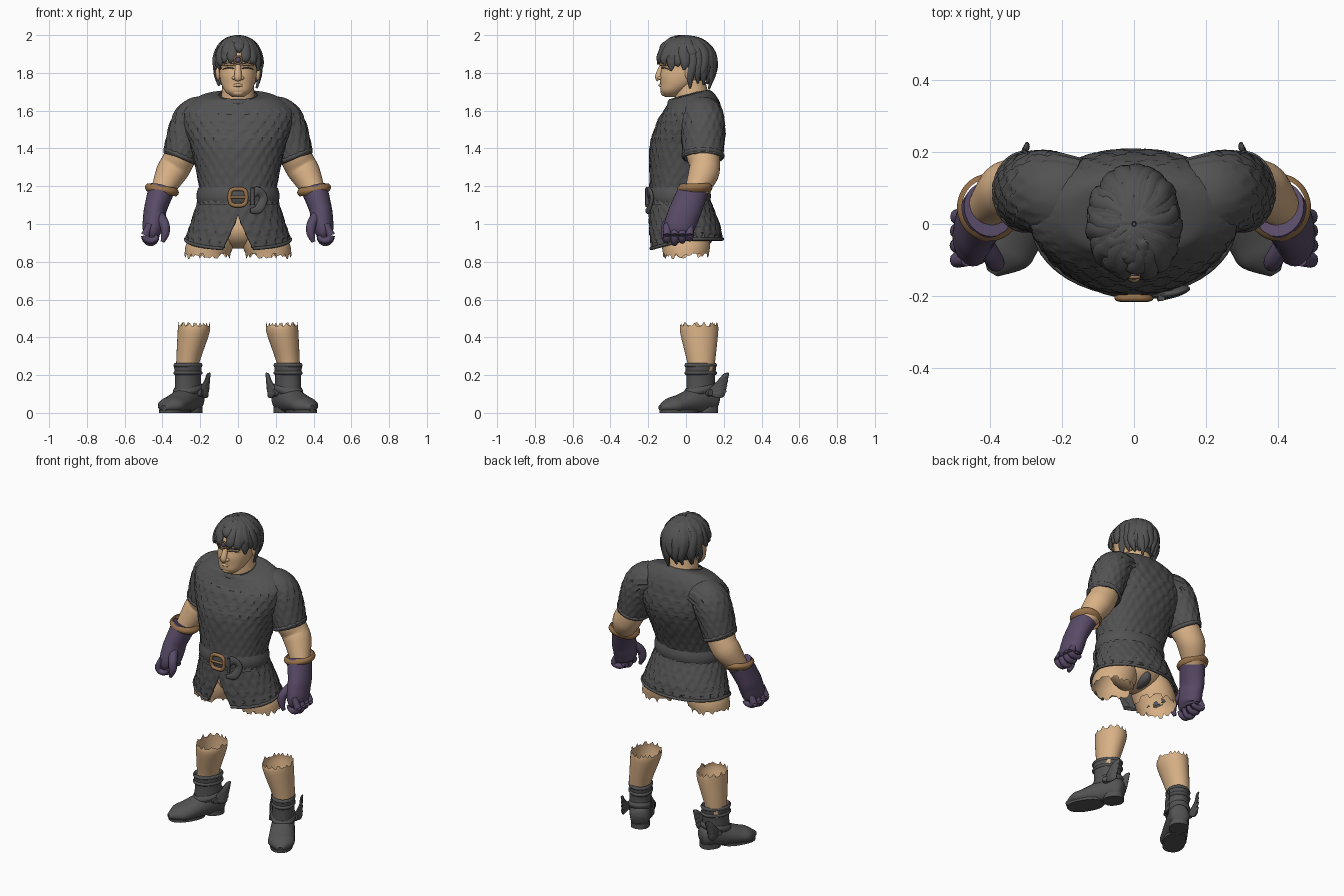
import bpy, bmesh, math, random
from math import sin, cos, pi
from mathutils import Vector, Matrix

random.seed(4)
if "Cube" in bpy.data.objects:
    bpy.data.objects.remove(bpy.data.objects["Cube"])
X, Y, Z = Vector((1, 0, 0)), Vector((0, 1, 0)), Vector((0, 0, 1))


def material(name, *rgb):
    mat = bpy.data.materials.new(name)
    mat.use_nodes = True
    mat.diffuse_color = (*rgb, 1)
    mat.node_tree.nodes["Principled BSDF"].inputs["Base Color"].default_value = (*rgb, 1)
    return mat


GREY = material("dark grey", .085, .085, .085)
SKIN = material("skin", .69, .44, .24)
PURPLE = material("purple leather", .1, .07, .137)
BROWN = material("brown leather", .32, .17, .07)


def clamp(value, low=0, high=1):
    return min(max(value, low), high)


def signed_power(value, power):
    return math.copysign(abs(value) ** power, value)


def smooth_path(points, steps):
    """Catmull-Rom resampling; a station without a second radius is round."""
    points = [Vector((*p, p[-1]) if len(p) == 4 else p) for p in points]
    out = []
    for i in range(len(points) - 1):
        a, b, c, d = (points[clamp(i + k, 0, len(points) - 1)] for k in (-1, 0, 1, 2))
        for k in range(steps):
            t = k / steps
            out.append(b + t / 2 * ((c - a) + t * ((2 * a - 5 * b + 4 * c - d) + t * (3 * (b - c) + d - a))))
    return out + [points[-1]]


def loft(bm, stations, seg=20, sub=4, ref=Y, axis=None, power=1, gap=None, shape=None, caps=True):
    """Skin elliptical rings given as (x, y, z, radius, other radius)."""
    path = smooth_path(stations, sub)
    centres = [Vector(s[:3]) for s in path]
    last = len(path) - 1
    rings = []
    for i, (centre, station) in enumerate(zip(centres, path)):
        tangent = axis or (centres[min(i + 1, last)] - centres[max(i - 1, 0)]).normalized()
        side = tangent.cross(ref).normalized()
        other = tangent.cross(side)
        opening = gap(centre.z) if gap else 0
        ring = []
        for j in range(seg + 1):
            a = pi / 2 + opening + 2 * (pi - opening) * j / seg
            offset = (side * signed_power(cos(a), power) * station[3]
                      + other * signed_power(sin(a), power) * station[4])
            co = centre + offset
            if shape:
                co = shape(co, offset.normalized(), i / last, a, j % seg)
            ring.append(bm.verts.new(co))
        rings.append(ring)
    for lower, upper in zip(rings, rings[1:]):
        for j in range(seg):
            bm.faces.new((lower[j], lower[j + 1], upper[j + 1], upper[j]))
    if caps:
        bm.faces.new(rings[0][:seg][::-1])
        bm.faces.new(rings[-1][:seg])


def finish(name, bm, mat, mirror=False, matrix=None, thick=0):
    bmesh.ops.remove_doubles(bm, verts=bm.verts, dist=.0002)
    if matrix:
        bm.transform(matrix)
    mesh = bpy.data.meshes.new(name)
    bm.to_mesh(mesh)
    bm.free()
    mesh.materials.append(mat)
    obj = bpy.data.objects.new(name, mesh)
    bpy.context.collection.objects.link(obj)
    bpy.ops.object.select_all(action="DESELECT")
    obj.select_set(True)
    bpy.context.view_layer.objects.active = obj
    bpy.ops.object.shade_smooth_by_angle(angle=math.radians(50))
    if thick:
        obj.modifiers.new("thickness", "SOLIDIFY").thickness = thick
    if mirror:
        obj.modifiers.new("mirror", "MIRROR")


def part(name, mat, *stations, mirror=False, matrix=None, thick=0, **options):
    bm = bmesh.new()
    loft(bm, stations, **options)
    finish(name, bm, mat, mirror, matrix, thick)


def band(name, mat, centre, ra, rb, height, bulge=.01, direction=Z, **options):
    """A ring with a rounded section, such as a hem, strap or collar."""
    rows = [(*(Vector(centre) + direction * height * (k / 6 - .5)), ra + bulge * sin(pi * k / 6),
             rb + bulge * sin(pi * k / 6)) for k in range(7)]
    part(name, mat, *rows, axis=direction, seg=48, sub=1, caps=False, **options)


def hoop(name, mat, y, z, radius, thick, power):
    """An upright rounded frame facing forwards."""
    angles = [2 * pi * k / 32 for k in range(33)]
    part(name, mat, *[(radius * signed_power(cos(a), power), y, z + radius * signed_power(sin(a), power), thick)
                      for a in angles], seg=10, sub=1, caps=False)


def blob(name, mat, centre, radii, mirror=False, keep=None):
    bm = bmesh.new()
    bmesh.ops.create_uvsphere(bm, u_segments=32, v_segments=20, radius=1)
    bm.transform(Matrix.Translation(centre) @ Matrix.Diagonal((*radii, 1)))
    if keep:
        bmesh.ops.delete(bm, geom=[v for v in bm.verts if not keep(v.co)], context="VERTS")
    finish(name, bm, mat, mirror)


def scales(count, height=.046, depth=.012):
    """Overlapping rounded scales, thick at their lower edges, fading at the shoulders."""
    def shape(co, out, f, a, j):
        best = 0
        for k in (0, 1):
            row = math.floor(co.z / height) - k
            across = (a * count / (2 * pi) + row % 2 / 2) % 1
            along = co.z / height - row - .7 * (2 * across - 1) ** 2
            if along >= 0:
                best = max(best, 1 - along / 2)
        return co + out * depth * (best - .5) * clamp((1.67 - co.z) / .08)
    return shape


def ragged(amount):
    jitter = [random.uniform(-amount, amount) for _ in range(200)]
    return lambda co, out, f, a, j: co + Z * jitter[j] if f == 1 else co


# Mail shirt body, with a collar that rises towards the nape
body_scales = scales(26)


def tilted(co, out, f, a, j):
    return co + Z * .27 * (co.y - .01) * clamp((co.z - 1.56) / .1)


def shirt_shape(co, *where):
    return tilted(body_scales(co, *where), *where)


part("mail_shirt", GREY, (0, -.04, 1.1, .21, .16), (0, -.04, 1.18, .2, .15), (0, 0, 1.4, .245, .19),
     (0, .02, 1.5, .28, .185), (0, .03, 1.6, .285, .155), (0, .02, 1.67, .2, .115), (0, .01, 1.684, .1, .09),
     seg=140, sub=14, axis=Z, power=.9, shape=shirt_shape, caps=False)
band("collar", GREY, (0, .006, 1.67), .1, .095, .035, shape=tilted)


# Mail skirt, split at the front with a dipping hem
def dip(co, f):
    return co - Z * .27 * (1 - f) * max(0, -co.y)


def skirt_shape(co, out, f, a, j):
    return dip(body_scales(co, out, f, a, j), f)


part("mail_skirt", GREY, (0, 0, .925, .275, .19), (0, -.01, 1, .25, .185), (0, -.035, 1.14, .205, .155),
     seg=140, sub=14, axis=Z, shape=skirt_shape, caps=False, thick=.012,
     gap=lambda z: math.asin(clamp(2 * (1.06 - z))) if z < 1.06 else 0)
hem_angles = [.29 + 2 * (pi - .29) * k / 40 for k in range(41)]
part("skirt_hem", GREY, *[(*dip(Vector((.278 * sin(a), -.193 * cos(a), .92)), 0), .009) for a in hem_angles],
     seg=8, sub=1, ref=Z)

# Belt, square buckle and tucked strap
band("belt", GREY, (0, -.038, 1.148), .21, .16, .09)
hoop("buckle", BROWN, -.205, 1.142, .044, .011, .6)
part("buckle_prong", BROWN, (-.04, -.21, 1.142, .007), (.04, -.21, 1.142, .007), seg=8)
part("belt_strap", GREY, (.05, -.2, 1.14, .03, .008), (.1, -.195, 1.175, .024, .01), (.135, -.18, 1.14, .022, .01),
     (.11, -.195, 1.08, .024, .01), (.065, -.21, 1.07, .012, .006), seg=14)
part("belt_loop", GREY, (.077, -.205, 1.19, .01), (.077, -.205, 1.1, .01), seg=10)

# Sleeves and arms
part("mail_sleeves", GREY, (.15, .08, 1.59, .08, .1), (.215, .085, 1.57, .104, .11), (.26, .09, 1.5, .104, .112),
     (.306, .09, 1.35, .09, .104), mirror=True, seg=80, sub=12, shape=scales(15), caps=False, thick=.01)
band("sleeve_hems", GREY, (.303, .09, 1.36), .09, .104, .026, mirror=True, direction=Vector((-.4, 0, .92)))
part("arms", SKIN, (.27, .09, 1.45, .07, .08), (.3, .09, 1.37, .082, .088), (.33, .1, 1.31, .084, .08),
     (.36, .09, 1.26, .08), (.41, .045, 1.16, .055), mirror=True, seg=28)


# Gauntlets with rolled cuffs and curled fingers
def cuff_shape(co, out, f, a, j):
    return co + Z * (.16 * (co.x - .4) + .2 * max(0, co.y - .08))


band("glove_cuffs", BROWN, (.403, .046, 1.18), .076, .08, .045, .014, mirror=True, shape=cuff_shape)
part("glove_sleeves", PURPLE, (.406, .04, 1.18, .07, .08), (.437, 0, 1.08, .06, .084), (.443, -.02, 1.03, .06, .084),
     (.45, -.04, .97, .055, .08), (.45, -.04, .94, .035, .065), mirror=True, seg=28)
bm = bmesh.new()
for finger in range(4):
    y, rise = .04 * finger - .1, .012 * abs(finger - 1)
    curl = [pi * k / 5 for k in range(6)]
    loft(bm, [(.46 + .032 * cos(a), y, .94 + rise * sin(a) - .04 * sin(a), .022 - .002 * k)
              for k, a in enumerate(curl)], seg=12)
    loft(bm, [(.465, y, 1, .018), (.492, y, .94, .022)], seg=12)
loft(bm, [(.42, -.05, 1.05, .028), (.39, -.1, 1, .026), (.385, -.11, .95, .022), (.4, -.11, .905, .01)], seg=12)
finish("glove_fingers", bm, PURPLE, True)

# Hips and torn thighs
blob("hips", SKIN, (0, .01, .975), (.17, .125, .105))
part("thighs", SKIN, (.115, 0, .99, .1, .108), (.13, 0, .945, .12), (.15, 0, .885, .127), (.163, 0, .835, .12),
     mirror=True, seg=56, axis=-Z, shape=ragged(.022), caps=False)
blob("loincloth", GREY, (0, .05, .92), (.045, .09, .05))

# Torn shins
part("shins", SKIN, (.27, .08, .2, .056, .066), (.265, .08, .27, .062, .074), (.236, .07, .42, .084, .1),
     (.233, .07, .465, .084, .1), mirror=True, seg=48, axis=Z, shape=ragged(.02), caps=False)


# Winged boots, modelled facing forwards then turned out
def grounded(co, *where):
    return Vector((co.x, co.y, max(co.z, .004)))


def strap_shape(co, *where):
    return co + Z * co.y / 5


boot = {"mirror": True, "matrix": Matrix.Translation((.265, .078, 0)) @ Matrix.Rotation(math.radians(31), 4, "Z")}
part("boot_shafts", GREY, (0, 0, .05, .058, .07), (0, 0, .12, .064, .08), (0, 0, .19, .064, .08),
     (0, 0, .26, .068, .088), (0, 0, .25, .056, .072), seg=36, axis=Z, **boot)
for name, z in (("boot_folds", .212), ("boot_rims", .252)):
    band(name, GREY, (0, 0, z), .062, .082, .024, **boot)
band("ankle_straps", GREY, (0, 0, .125), .064, .084, .04, shape=strap_shape, **boot)
part("boot_feet", GREY, (0, .096, .05, .025, .035), (0, .08, .055, .052, .055), (0, .02, .075, .064, .078),
     (0, -.13, .045, .076, .052), (0, -.19, .036, .072, .042), (0, -.25, .026, .018, .014),
     seg=28, ref=Z, shape=grounded, **boot)
bm = bmesh.new()
for y, width, length, height in ((-.135, .066, .11, .016), (.036, .055, .06, .03)):
    loft(bm, [(0, y, z, width, length) for z in (0, height)], seg=32, sub=1, axis=Z, power=.85)
finish("boot_soles", bm, GREY, **boot)
bm = bmesh.new()
for side, flare in ((-1, .07), (1, .105)):
    root = Vector((side * .062, .012, .108))
    for feather in range(4):
        tip = Vector((side * flare, .11 - .005 * feather, .21 - .032 * feather))
        middle = root.lerp(tip, .55) - Z * .01 + X * side * .008
        loft(bm, [(*root, .012, .01), (*middle, .025, .01), (*root.lerp(tip, .85), .018, .008), (*tip, .004)],
             seg=10, ref=X)
    loft(bm, [(*root, .022), (*(root + X * side * .02), .016)], seg=14, sub=1, ref=Z)
finish("boot_wings", bm, GREY, **boot)

# Head and neck
part("neck", SKIN, (0, .04, 1.58, .1, .09), (0, .03, 1.67, .09), (0, .02, 1.76, .08), seg=28)
part("head", SKIN, (0, -.08, 1.672, .03), (0, -.07, 1.7, .066, .064), (0, -.04, 1.74, .088, .096),
     (0, -.016, 1.785, .098, .122), (0, 0, 1.83, .1, .13), (0, 0, 1.9, .103, .13), (0, 0, 1.97, .04, .05),
     seg=40, axis=Z, power=.93)
part("nose", SKIN, (0, -.12, 1.85, .013), (0, -.143, 1.784, .02), (0, -.138, 1.766, .018), seg=16)
blob("nostrils", SKIN, (.02, -.136, 1.773), (.012, .014, .01), True)
blob("ears", SKIN, (.106, .02, 1.8), (.014, .026, .042), True)
blob("chin", SKIN, (0, -.112, 1.696), (.034, .022, .02))


def feature(name, mat, y, z, thick):
    """A tapering strip that curves back around each side of the face."""
    part(name, mat, (.016, y, z, thick / 2), (.045, y + .006, z + .008, thick), (.08, y + .036, z, thick / 2),
         mirror=True, seg=10, ref=Z)


feature("brow_ridge", SKIN, -.132, 1.842, .012)
feature("eyebrows", GREY, -.143, 1.845, .004)
feature("eyes", GREY, -.128, 1.82, .004)
part("lips", SKIN, (-.034, -.122, 1.731, .004), (0, -.137, 1.735, .009), (.034, -.122, 1.731, .004), seg=10, ref=Z)


# Hair: cap plus wavy layered locks parted over the brow
def hairline(y):
    return 1.9 if y < -.03 else 1.84 if y < .045 else 1.75


def lock_end(degrees):
    return 1.915 if degrees < 18 else 1.862 if degrees < 50 else 1.835 if degrees < 105 else 1.725


blob("hair_cap", GREY, (0, 0, 1.853), (.119, .146, .134), keep=lambda co: co.z > hairline(co.y))
bm = bmesh.new()
for layer in range(3):
    for lock in range(17):
        angle = 2 * pi * (lock + layer / 3 + .5) / 17 - pi
        end = lock_end(abs(math.degrees(angle))) + random.uniform(-.015, .02) + .026 * layer
        last = math.acos(clamp((end - 1.852) / .138))
        sway, puff = random.uniform(-.22, .22), random.uniform(1, 1.07)
        path = [(sin(p), 1.852 + .138 * cos(p)) for p in (.04 + (last - .04) * q / 4 for q in range(5))]
        path += [(.98, (end + 1.85) / 2), (.84, end)] if end < 1.83 else [(path[-1][0], end - .022)]
        stations = []
        for q, (reach, z) in enumerate(path):
            bend = angle + sway * (q / len(path)) ** 2 + .05 * sin(2 * q + lock)
            width = .005 if q == len(path) - 1 else .012 + .016 * sin(pi * q / 6)
            stations.append((.118 * reach * puff * sin(bend), -.146 * reach * puff * cos(bend), z,
                             width, .004 + width * .4))
        loft(bm, stations, seg=8, sub=3, ref=Vector((sin(angle), -cos(angle), 0)))
finish("hair_locks", bm, GREY)

# Forehead ornament
hoop("ornament_setting", BROWN, -.148, 1.868, .02, .005, 1)
blob("ornament_gem", PURPLE, (0, -.144, 1.868), (.014, .011, .016))
